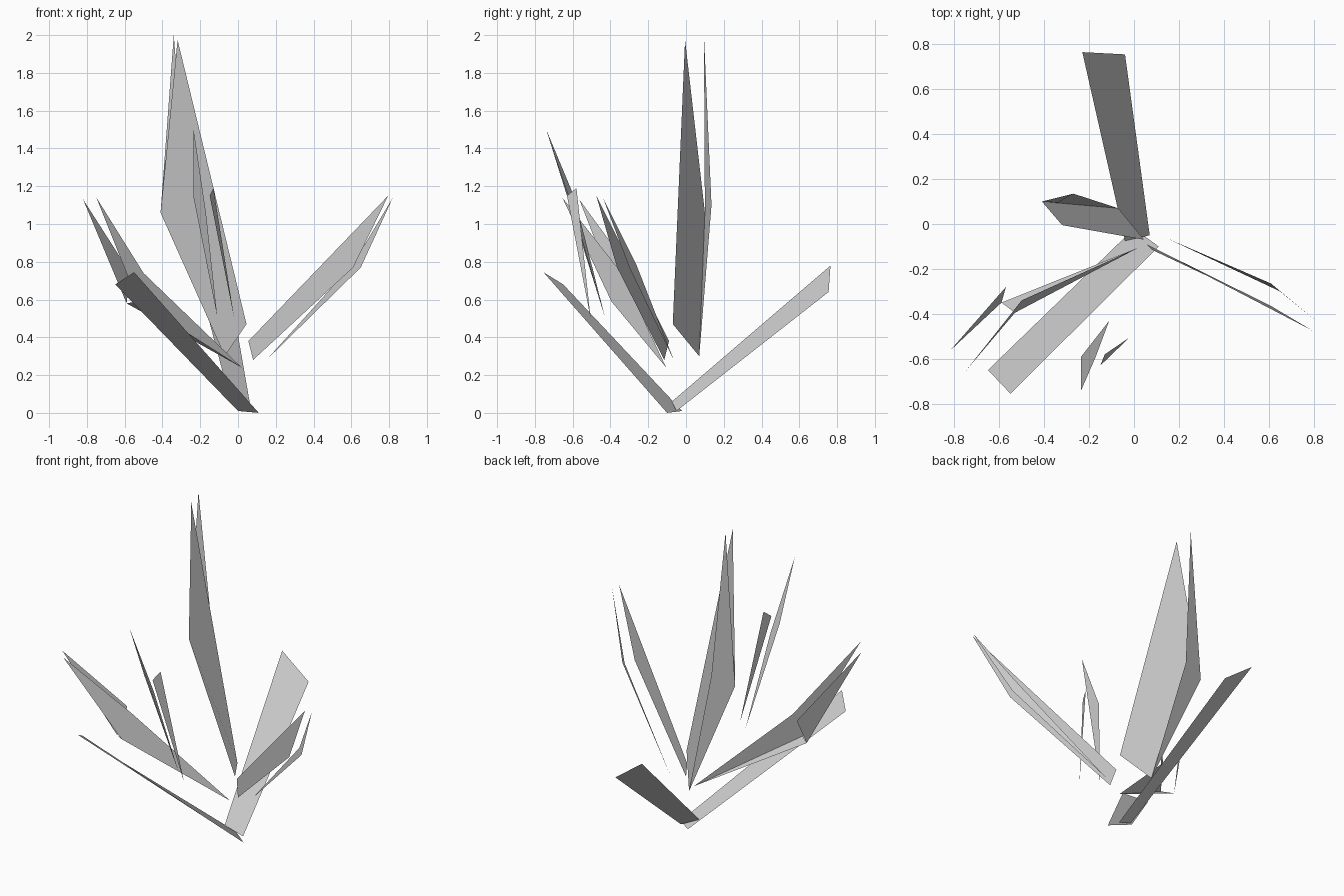
import bpy
from mathutils import Vector


def blade(name, outlines):
    """One plant blade made of flat single-sided panels; shared corners are welded."""
    verts, faces = [], []
    for outline in outlines:
        face = []
        for p in outline:
            if p not in verts:
                verts.append(p)
            face.append(verts.index(p))
        faces.append(face)
    mesh = bpy.data.meshes.new(name)
    mesh.from_pydata([Vector(v) for v in verts], [], faces)
    mesh.update()
    obj = bpy.data.objects.new(name, mesh)
    bpy.context.collection.objects.link(obj)
    return obj


# Tall folded leaf: front panel and back panel meet along root-shoulder edge
root, shoulder = (-0.07, 0.07, 0.30), (-0.41, 0.10, 1.06)
blade("tall_leaf", [
    [(0.045, -0.07, 0.47), (-0.32, -0.005, 1.975), shoulder, root],
    [root, shoulder, (-0.34, 0.095, 2.0), (-0.27, 0.135, 1.10)],
])

# Low straight blades at the base
blade("back_blade", [[(-0.23, 0.765, 0.78), (-0.04, 0.755, 0.64),
                      (0.07, -0.05, 0.01), (-0.04, -0.075, 0.06)]])
blade("front_left_blade", [[(-0.65, -0.65, 0.68), (-0.55, -0.755, 0.745),
                            (0.11, -0.10, 0.0), (0.0, -0.02, 0.01)]])

# Right leaf: broad panel and a thin sliver beside it
blade("right_leaf", [[(0.055, -0.09, 0.38), (0.795, -0.475, 1.15),
                      (0.61, -0.365, 0.77), (0.08, -0.115, 0.28)]])
blade("right_leaf_sliver", [[(0.82, -0.44, 1.14), (0.65, -0.30, 0.77),
                             (0.15, -0.065, 0.28), (0.61, -0.265, 0.79)]])

# Left leaf: upper panel, narrow underside and outer split tip
base, low, edge = (0.02, -0.105, 0.24), (-0.53, -0.395, 0.59), (-0.59, -0.35, 0.58)
blade("left_leaf", [
    [(-0.75, -0.655, 1.14), (-0.50, -0.34, 0.74), base, low],
    [base, edge, low],
    [(-0.82, -0.565, 1.13), (-0.57, -0.28, 0.74), edge],
])

# Slim shoots at the front
blade("front_shoot", [[(-0.235, -0.74, 1.5), (-0.235, -0.59, 1.14),
                       (-0.11, -0.43, 0.51), (-0.17, -0.59, 1.06)]])
blade("front_shoot_small", [[(-0.13, -0.58, 1.19), (-0.15, -0.63, 1.15),
                             (-0.02, -0.505, 0.50)]])
